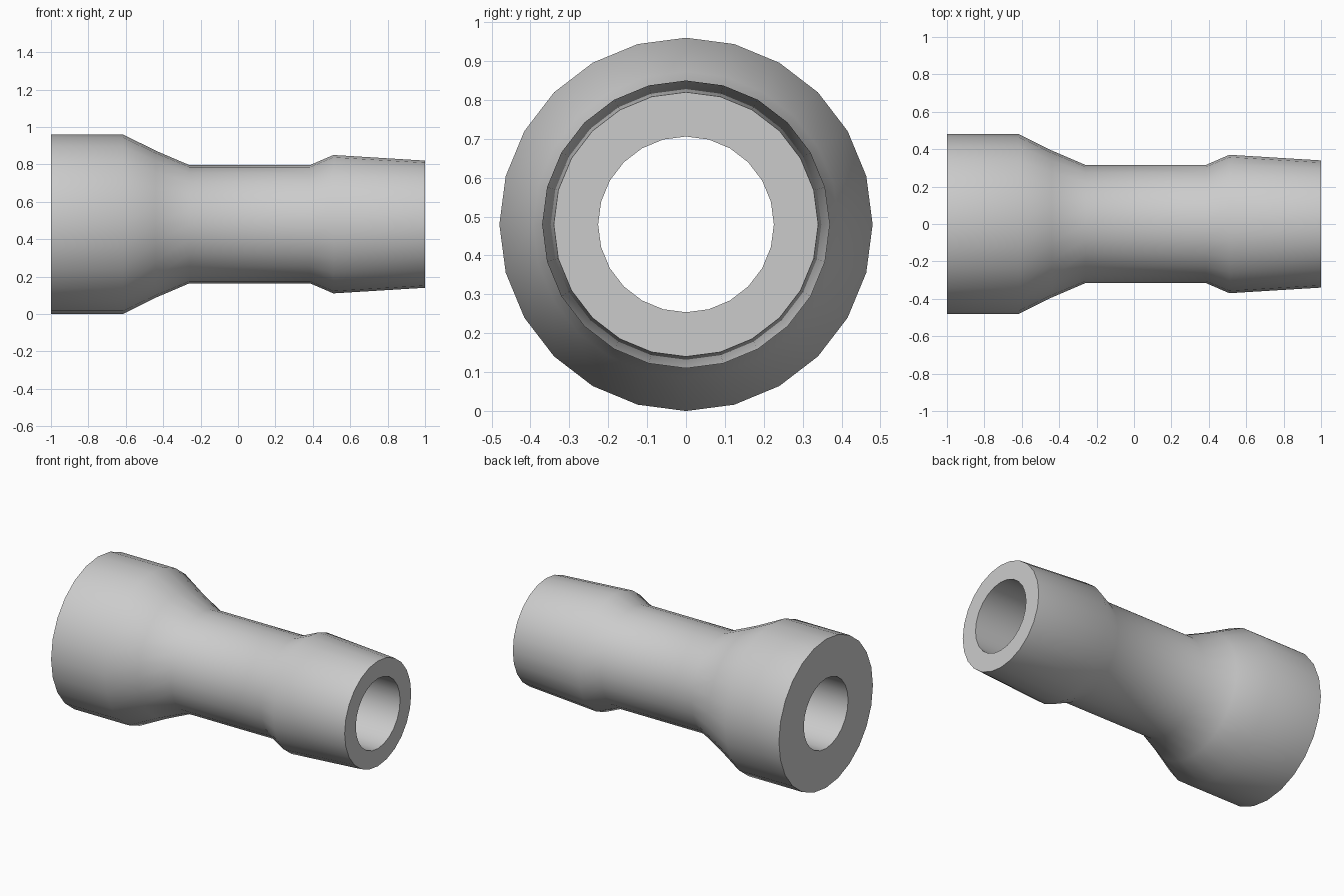
import bpy
import bmesh
from math import cos, sin, tau, radians
from mathutils import Vector

cube = bpy.data.objects.get("Cube")
if cube:
    bpy.data.objects.remove(cube, do_unlink=True)

SIDES = 24
RADIUS = 0.48
BORE = 0.226

grey = bpy.data.materials.new("plain grey")
grey.use_nodes = True
grey.diffuse_color = (0.6, 0.6, 0.6, 1)
for node in grey.node_tree.nodes:
    if node.type == 'BSDF_PRINCIPLED':
        node.inputs["Base Color"].default_value = grey.diffuse_color

# Closed profile (x, radius): wide socket, cone, neck, barbed end, bore
profile = [
    (-1, RADIUS), (-0.615, RADIUS), (-0.44, 0.393), (-0.26, 0.316),
    (0.385, 0.316), (0.51, 0.37), (1, 0.34),
    (1, BORE), (-1, BORE),
]


def ring(bm, x, r):
    return [bm.verts.new(Vector((x, r * sin(tau * i / SIDES), RADIUS + r * cos(tau * i / SIDES))))
            for i in range(SIDES)]


# Sweep the profile around the x axis
bm = bmesh.new()
rings = [ring(bm, x, r) for x, r in profile]
for a, b in zip(rings, rings[1:] + rings[:1]):
    for i in range(SIDES):
        j = (i + 1) % SIDES
        bm.faces.new((a[i], a[j], b[j], b[i]))
bmesh.ops.recalc_face_normals(bm, faces=bm.faces[:])

mesh = bpy.data.meshes.new("hose_adapter")
bm.to_mesh(mesh)
bm.free()
mesh.materials.append(grey)
adapter = bpy.data.objects.new("hose_adapter", mesh)
bpy.context.collection.objects.link(adapter)

# Smooth walls, crisp end rims
bpy.ops.object.select_all(action='DESELECT')
adapter.select_set(True)
bpy.context.view_layer.objects.active = adapter
bpy.ops.object.shade_smooth_by_angle(angle=radians(35))
